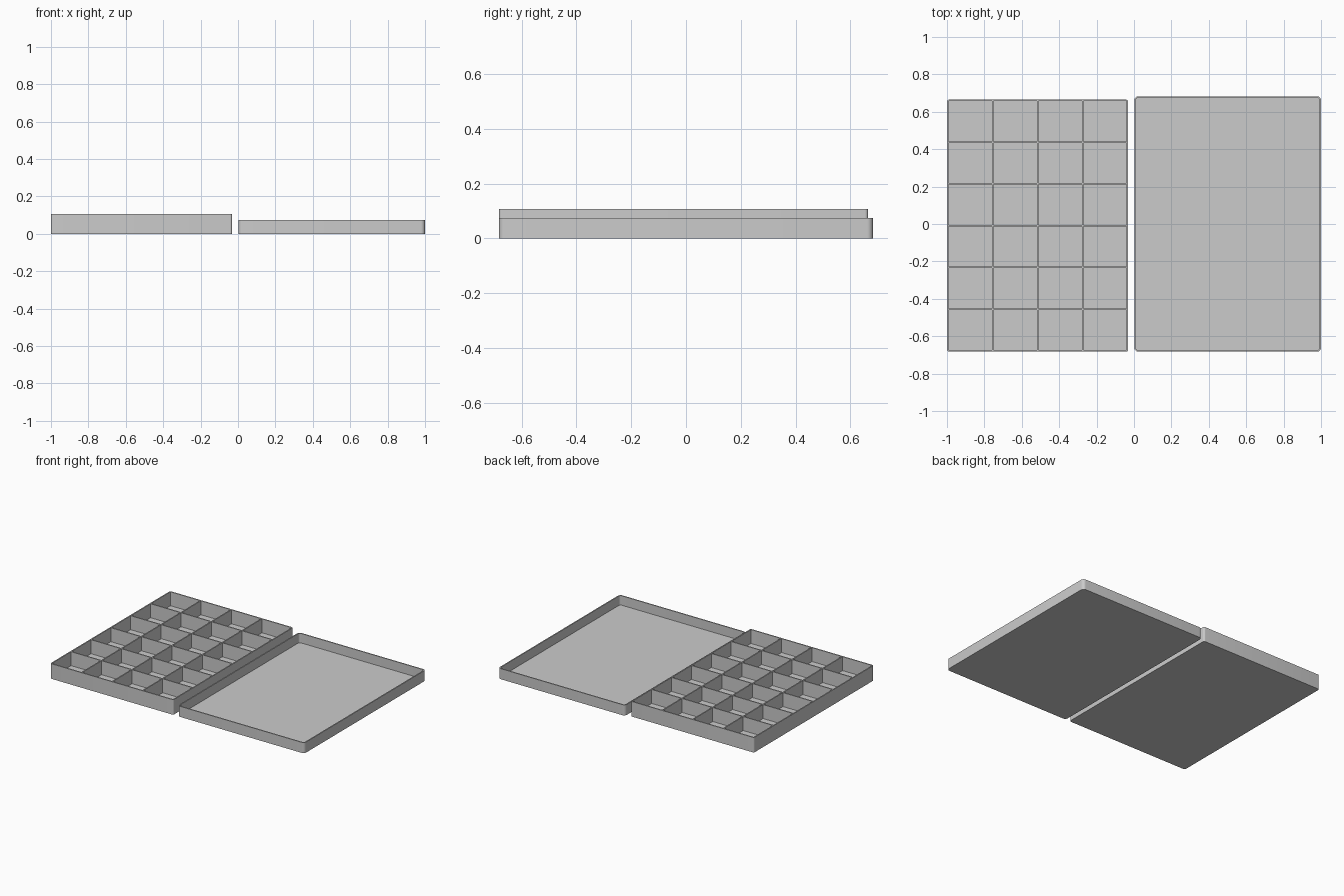
import bpy
import bmesh
import math

old = bpy.data.objects.get("Cube")
if old:
    bpy.data.objects.remove(old, do_unlink=True)

# One plain grey material
grey = bpy.data.materials.new("plain grey")
grey.use_nodes = True
colour = (0.6, 0.6, 0.6, 1)
grey.diffuse_color = colour
grey.node_tree.nodes["Principled BSDF"].inputs["Base Color"].default_value = colour


def add_object(name, bm):
    bmesh.ops.recalc_face_normals(bm, faces=bm.faces)
    mesh = bpy.data.meshes.new(name)
    bm.to_mesh(mesh)
    bm.free()
    mesh.materials.append(grey)
    obj = bpy.data.objects.new(name, mesh)
    bpy.context.collection.objects.link(obj)
    return obj


def rounded_ring(bm, x0, x1, y0, y1, inset, radius, z, steps=6):
    """Closed ring of vertices around a rounded rectangle."""
    r = max(radius - inset, 0.002)
    reach = inset + r
    corners = [(x1 - reach, y1 - reach), (x0 + reach, y1 - reach),
               (x0 + reach, y0 + reach), (x1 - reach, y0 + reach)]
    ring = []
    for i, (cx, cy) in enumerate(corners):
        for s in range(steps + 1):
            a = math.pi / 2 * (i + s / steps)
            ring.append(bm.verts.new((cx + r * math.cos(a), cy + r * math.sin(a), z)))
    return ring


def open_box(name, x0, x1, y0, y1, height, wall, floor, radius):
    """Rounded shell open at the top."""
    bm = bmesh.new()
    levels = [(0, 0), (0, height), (wall, height), (wall, floor)]
    rings = [rounded_ring(bm, x0, x1, y0, y1, inset, radius, z) for inset, z in levels]
    for low, high in zip(rings, rings[1:]):
        n = len(low)
        for i in range(n):
            j = (i + 1) % n
            bm.faces.new((low[i], low[j], high[j], high[i]))
    bm.faces.new(rings[0])
    bm.faces.new(rings[-1])
    obj = add_object(name, bm)
    bpy.ops.object.select_all(action="DESELECT")
    obj.select_set(True)
    bpy.context.view_layer.objects.active = obj
    bpy.ops.object.shade_smooth_by_angle(angle=math.radians(30))


def divider(name, x0, x1, y0, y1, z0, z1):
    bm = bmesh.new()
    bmesh.ops.create_cube(bm, size=1)
    bmesh.ops.scale(bm, vec=(x1 - x0, y1 - y0, z1 - z0), verts=bm.verts)
    centre = ((x0 + x1) / 2, (y0 + y1) / 2, (z0 + z1) / 2)
    bmesh.ops.translate(bm, vec=centre, verts=bm.verts)
    add_object(name, bm)


# Tray on the right, lid turned over on the left
left, right, front, back = -1, -0.031, -0.683, 0.665
height, wall, floor = 0.107, 0.008, 0.008
open_box("tray", left, right, front, back, height, wall, floor, 0.012)
open_box("lid", 0.002, 1, front, 0.683, 0.075, wall, floor, 0.022)

# Compartment dividers: four columns by six rows
columns, rows = 4, 6
pitch_x = (right - left - wall) / columns
pitch_y = (back - front - wall) / rows
for i in range(1, columns):
    x = left + i * pitch_x
    divider(f"long_divider_{i}", x, x + wall, front + wall, back - wall, floor, height)
for i in range(1, rows):
    y = front + i * pitch_y
    divider(f"cross_divider_{i}", left + wall, right - wall, y, y + wall, floor, height)
